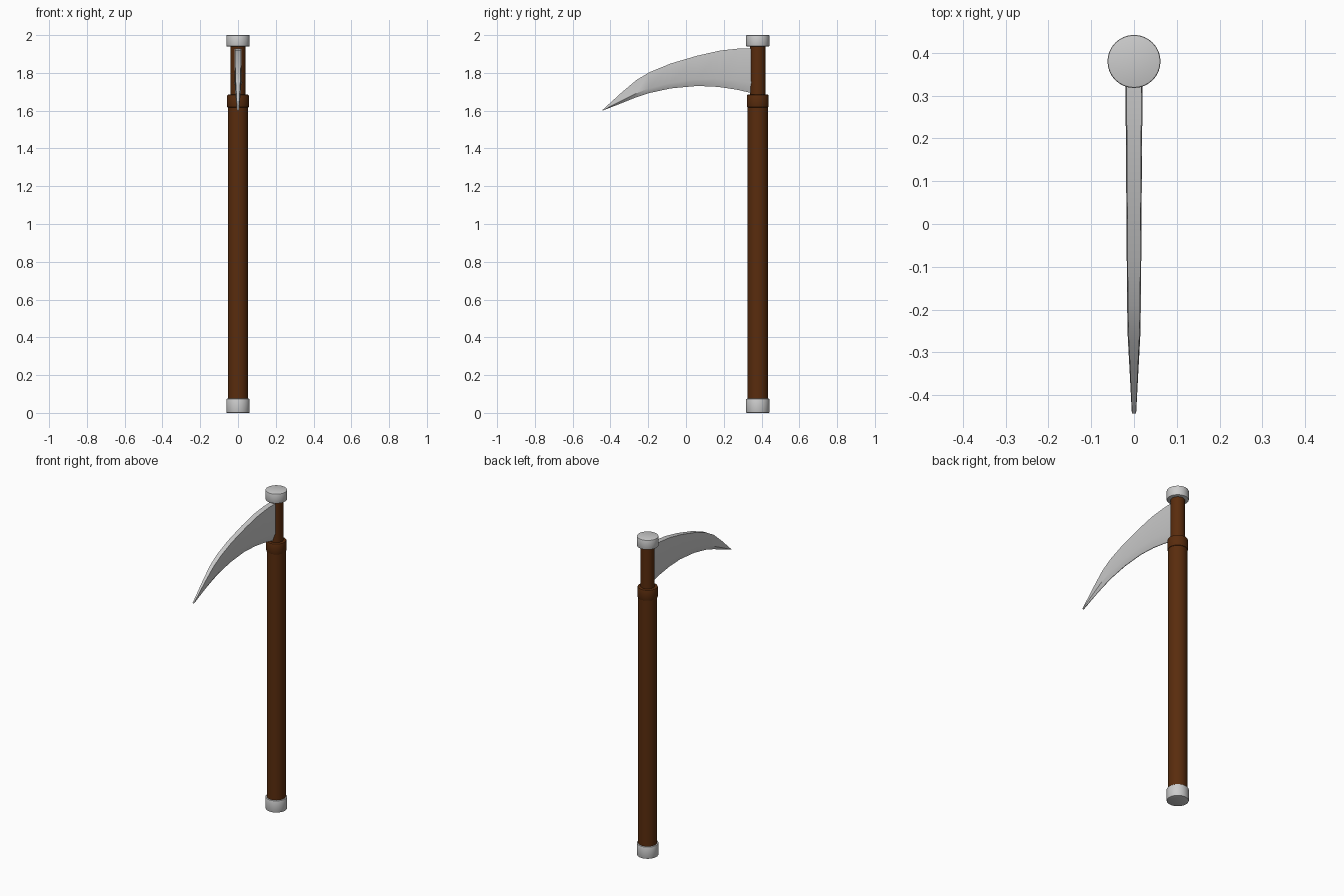
import bpy, bmesh, math

if "Cube" in bpy.data.objects:
    bpy.data.objects.remove(bpy.data.objects["Cube"])

HANDLE_Y = 0.38

wood = bpy.data.materials.new("wood")
wood.diffuse_color = (0.10, 0.025, 0.004, 1)
wood.use_nodes = True
wood.node_tree.nodes["Principled BSDF"].inputs["Base Color"].default_value = wood.diffuse_color


def finish(ob, angle=35):
    bpy.ops.object.select_all(action='DESELECT')
    ob.select_set(True)
    bpy.context.view_layer.objects.active = ob
    bpy.ops.object.shade_smooth_by_angle(angle=math.radians(angle))


def rod(name, radius, z0, z1, bevel=0.0, mat=None):
    bpy.ops.mesh.primitive_cylinder_add(vertices=32, radius=radius, depth=z1 - z0,
                                        location=(0, HANDLE_Y, (z0 + z1) / 2))
    ob = bpy.context.object
    ob.name = name
    if mat:
        ob.data.materials.append(mat)
    if bevel:
        bm = bmesh.new()
        bm.from_mesh(ob.data)
        rims = [e for e in bm.edges if abs(e.verts[0].co.z - e.verts[1].co.z) < 1e-5]
        bmesh.ops.bevel(bm, geom=rims, offset=bevel, segments=2, profile=0.5, affect='EDGES')
        bm.to_mesh(ob.data)
        bm.free()
    finish(ob)
    return ob


# Pole, collar and metal end caps
rod("handle", 0.054, 0.04, 1.63, mat=wood)
rod("collar", 0.058, 1.617, 1.685, 0.006, wood)
rod("upper_handle", 0.040, 1.66, 1.96, mat=wood)
rod("bottom_cap", 0.062, 0.0, 0.075, 0.004)
rod("top_cap", 0.062, 1.94, 2.0, 0.004)

# Blade stations: spine (y, z), cutting edge (y, z), half thickness
stations = [
    ((0.36, 1.93), (0.36, 1.69), 0.020),
    ((0.28, 1.929), (0.27, 1.711), 0.0195),
    ((0.18, 1.918), (0.17, 1.726), 0.019),
    ((0.06, 1.891), (0.06, 1.731), 0.018),
    ((-0.08, 1.850), (-0.08, 1.718), 0.017),
    ((-0.19, 1.805), (-0.20, 1.692), 0.016),
    ((-0.26, 1.764), (-0.27, 1.668), 0.0145),
    ((-0.34, 1.697), (-0.35, 1.636), 0.010),
    ((-0.443, 1.603), (-0.443, 1.600), 0.005),
]

bm = bmesh.new()
rings = []
for (sy, sz), (ey, ez), t in stations:
    def point(x, f):
        return bm.verts.new((x, ey + (sy - ey) * f, ez + (sz - ez) * f))
    rings.append([point(-0.88 * t, 1), point(0.88 * t, 1), point(t, 0.22),
                  point(0.1 * t, 0), point(-0.1 * t, 0), point(-t, 0.22)])
for a, b in zip(rings, rings[1:]):
    for i in range(6):
        j = (i + 1) % 6
        bm.faces.new((a[i], a[j], b[j], b[i]))
bm.faces.new(rings[0])
bm.faces.new(rings[-1])
bmesh.ops.recalc_face_normals(bm, faces=bm.faces)
mesh = bpy.data.meshes.new("blade")
bm.to_mesh(mesh)
bm.free()
blade = bpy.data.objects.new("blade", mesh)
bpy.context.collection.objects.link(blade)
finish(blade)
